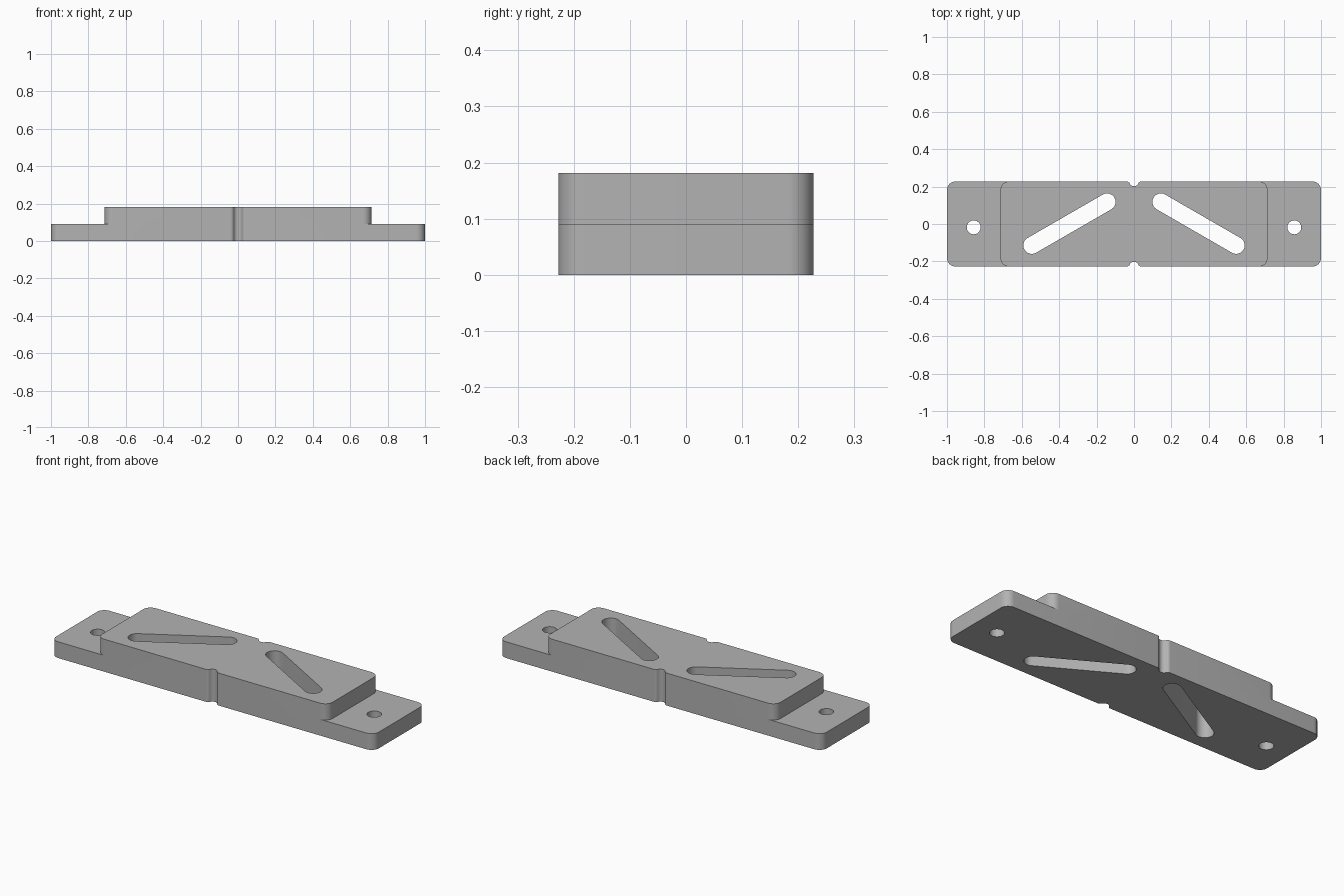
import bpy
import bmesh
from math import sin, cos, pi, atan2, sqrt

default = bpy.data.objects.get("Cube")
if default:
    bpy.data.objects.remove(default, do_unlink=True)

STEP = 1 / 11          # thickness of each layer
HALF_W = 2.5 * STEP    # half depth of the plate
CORNER = STEP / 2

grey = bpy.data.materials.new("plain grey")
grey.use_nodes = True
grey.diffuse_color = (0.45, 0.45, 0.45, 1)
grey.node_tree.nodes["Principled BSDF"].inputs["Base Color"].default_value = (0.45, 0.45, 0.45, 1)


def arc(cx, cy, r, start, end, n=12):
    """Points along an arc, both ends included."""
    return [(cx + r * cos(start + (end - start) * i / n),
             cy + r * sin(start + (end - start) * i / n)) for i in range(n + 1)]


def rounded_rect(hx, hy, r):
    points = []
    for i, (sx, sy) in enumerate([(1, 1), (-1, 1), (-1, -1), (1, -1)]):
        points += arc(sx * (hx - r), sy * (hy - r), r, i * pi / 2, (i + 1) * pi / 2)
    return points


def slot(a, b, r):
    angle = atan2(b[1] - a[1], b[0] - a[0])
    return (arc(*b, r, angle - pi / 2, angle + pi / 2, 24)
            + arc(*a, r, angle + pi / 2, angle + 3 * pi / 2, 24))


def notch(side, groove=0.025, fillet=0.02):
    """Round groove whose lips blend into the long edge."""
    lip_x = sqrt((groove + fillet) ** 2 - fillet ** 2)
    tilt = atan2(fillet, lip_x)
    right = arc(lip_x, HALF_W - fillet, fillet, pi / 2, pi - tilt, 8)
    bottom = arc(0, HALF_W, groove, -tilt, tilt - pi, 16)[1:-1]
    left = [(-x, y) for x, y in reversed(right)]
    outside = [(-lip_x, HALF_W + 0.1), (lip_x, HALF_W + 0.1)]
    return [(x, side * y) for x, y in right + bottom + left + outside]


def prism(name, outline, z0, z1):
    bm = bmesh.new()
    base = bm.faces.new([bm.verts.new((x, y, z0)) for x, y in outline])
    new = bmesh.ops.extrude_face_region(bm, geom=[base])["geom"]
    bmesh.ops.translate(bm, vec=(0, 0, z1 - z0),
                        verts=[v for v in new if isinstance(v, bmesh.types.BMVert)])
    bmesh.ops.recalc_face_normals(bm, faces=bm.faces)
    mesh = bpy.data.meshes.new(name)
    bm.to_mesh(mesh)
    bm.free()
    mesh.materials.append(grey)
    obj = bpy.data.objects.new(name, mesh)
    bpy.context.collection.objects.link(obj)
    return obj


def combine(target, tool, operation):
    tool.hide_render = True
    mod = target.modifiers.new(operation, "BOOLEAN")
    mod.operation, mod.object, mod.solver = operation, tool, "EXACT"
    bpy.context.view_layer.objects.active = target
    bpy.ops.object.modifier_apply(modifier=mod.name)
    bpy.data.objects.remove(tool, do_unlink=True)


# Long base with a shorter raised block on it
plate = prism("slotted_plate", rounded_rect(1, HALF_W, CORNER), 0, STEP)
block = prism("raised_block", rounded_rect(0.714, HALF_W, CORNER), STEP, 2 * STEP)
combine(plate, block, "UNION")

# Slanted slots, screw holes and edge notches, all cut right through
cuts = []
for s in (-1, 1):
    cuts.append(slot((s * 0.546, -0.114), (s * 0.144, 0.118), 0.0455))
    cuts.append(arc(s * 0.857, -0.018, 0.037, 0, 2 * pi, 40)[:-1])
    cuts.append(notch(s))
for outline in cuts:
    combine(plate, prism("cutter", outline, -0.1, 0.3), "DIFFERENCE")

bpy.ops.object.select_all(action="DESELECT")
plate.select_set(True)
bpy.context.view_layer.objects.active = plate
bpy.ops.object.shade_smooth_by_angle(angle=pi / 6)
